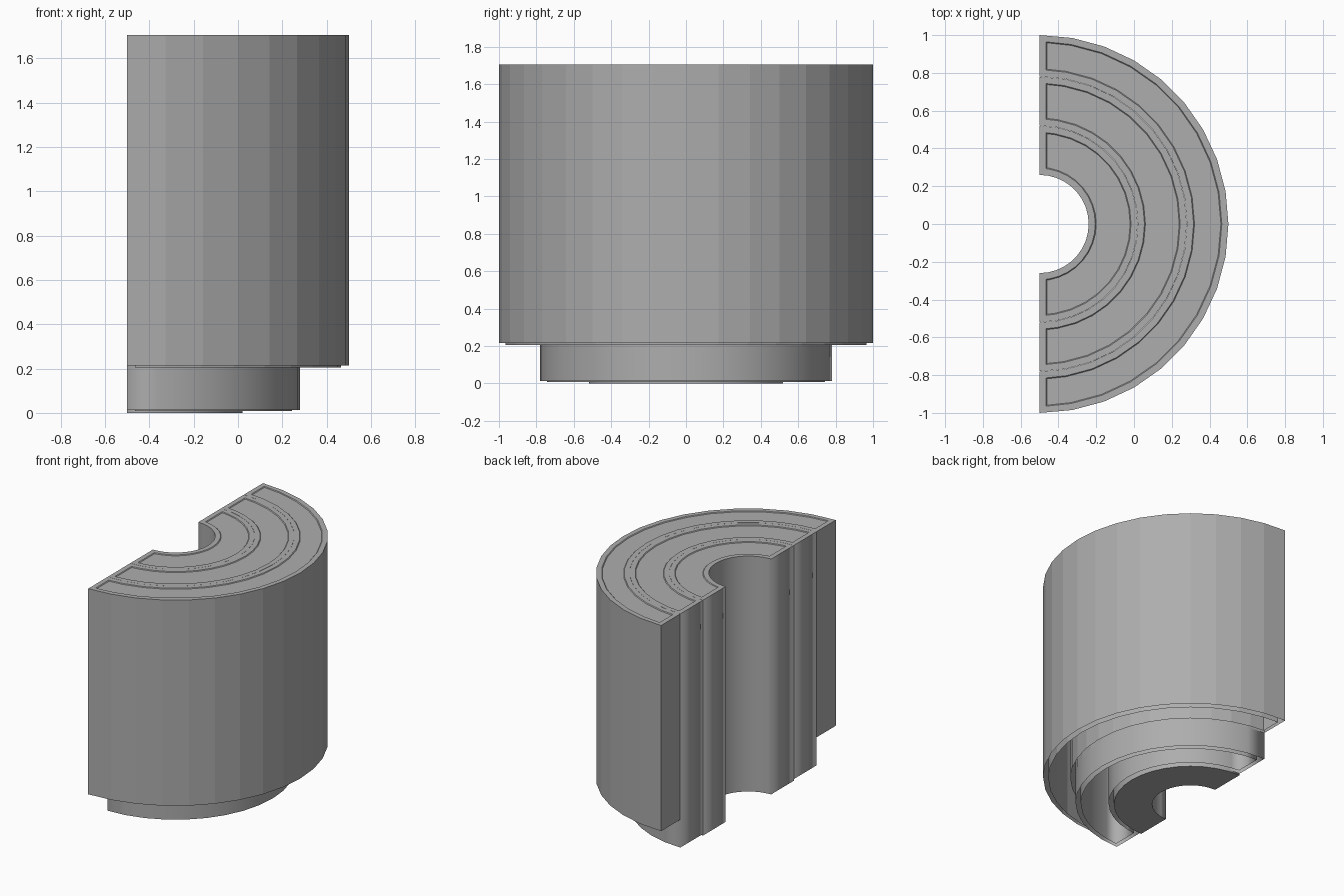
import bpy, bmesh, math

if "Cube" in bpy.data.objects:
    bpy.data.objects.remove(bpy.data.objects["Cube"])

CX = -0.5      # axis of the half rings
TOP = 1.705
T = 0.035      # wall thickness
STEPS = 18     # 10 degree facets

grey = bpy.data.materials.new("mid_grey")
grey.diffuse_color = (0.42, 0.42, 0.42, 1)
grey.use_nodes = True
grey.node_tree.nodes["Principled BSDF"].inputs["Base Color"].default_value = grey.diffuse_color


def footprint(bm, ro, ri, off, z):
    """Half-ring outline, pulled inwards by off: (outer arc, inner arc)."""
    arcs = []
    for r in (ro - off, ri + off):
        lim = math.pi / 2 - math.asin(off / r)
        arc = []
        for i in range(STEPS + 1):
            a = math.radians(-90 + 180 * i / STEPS)
            a = max(-lim, min(lim, a))
            arc.append(bm.verts.new((CX + r * math.cos(a), r * math.sin(a), z)))
        arcs.append(arc)
    return arcs


def skin(bm, ro, ri, levels, caps):
    """Walls through the (inset, height) levels, capped at the listed ends."""
    loops = [footprint(bm, ro, ri, off, z) for off, z in levels]
    faces = []
    for (o1, i1), (o2, i2) in zip(loops, loops[1:]):
        a, b = o1 + i1[::-1], o2 + i2[::-1]
        n = len(a)
        for k in range(n):
            m = (k + 1) % n
            faces.append(bm.faces.new((a[m], a[k], b[k], b[m])))
    for c in caps:
        outer, inner = loops[c]
        for k in range(STEPS):
            f = (outer[k], outer[k + 1], inner[k + 1], inner[k])
            faces.append(bm.faces.new(f if c == 0 else f[::-1]))
    return faces


def half_ring(name, ro, ri, bottom, lip=0.0, hollow=True, smooth=True):
    bm = bmesh.new()
    # outer skin with a shallow panel on top
    outside = [(T + 0.005, TOP - 0.005), (T, TOP), (0, TOP), (0, bottom)]
    faces = skin(bm, ro, ri, outside, [0] if hollow else [0, -1])
    bmesh.ops.recalc_face_normals(bm, faces=faces)
    if hollow:
        # separate inner skin, reaching slightly lower, open at the bottom
        inner = skin(bm, ro, ri, [(T, TOP - T), (T, bottom - lip)], [0])
        bmesh.ops.recalc_face_normals(bm, faces=inner)
        bmesh.ops.reverse_faces(bm, faces=inner)
    bm.normal_update()
    if smooth:
        # walls blend around the corners, top and bottom stay crisp
        for f in bm.faces:
            f.smooth = abs(f.normal.z) < 0.5
        for e in bm.edges:
            flat = [abs(f.normal.z) > 0.5 for f in e.link_faces]
            e.smooth = not (any(flat) and not all(flat))
    me = bpy.data.meshes.new(name)
    bm.to_mesh(me)
    bm.free()
    me.materials.append(grey)
    ob = bpy.data.objects.new(name, me)
    bpy.context.collection.objects.link(ob)


# three nested half rings
half_ring("outer_shell", 1.0, 0.7805, 0.215, lip=0.01, smooth=False)
half_ring("middle_shell", 0.7795, 0.5205, 0.012, lip=0.004)
half_ring("inner_core", 0.5195, 0.26, 0.0, hollow=False)
